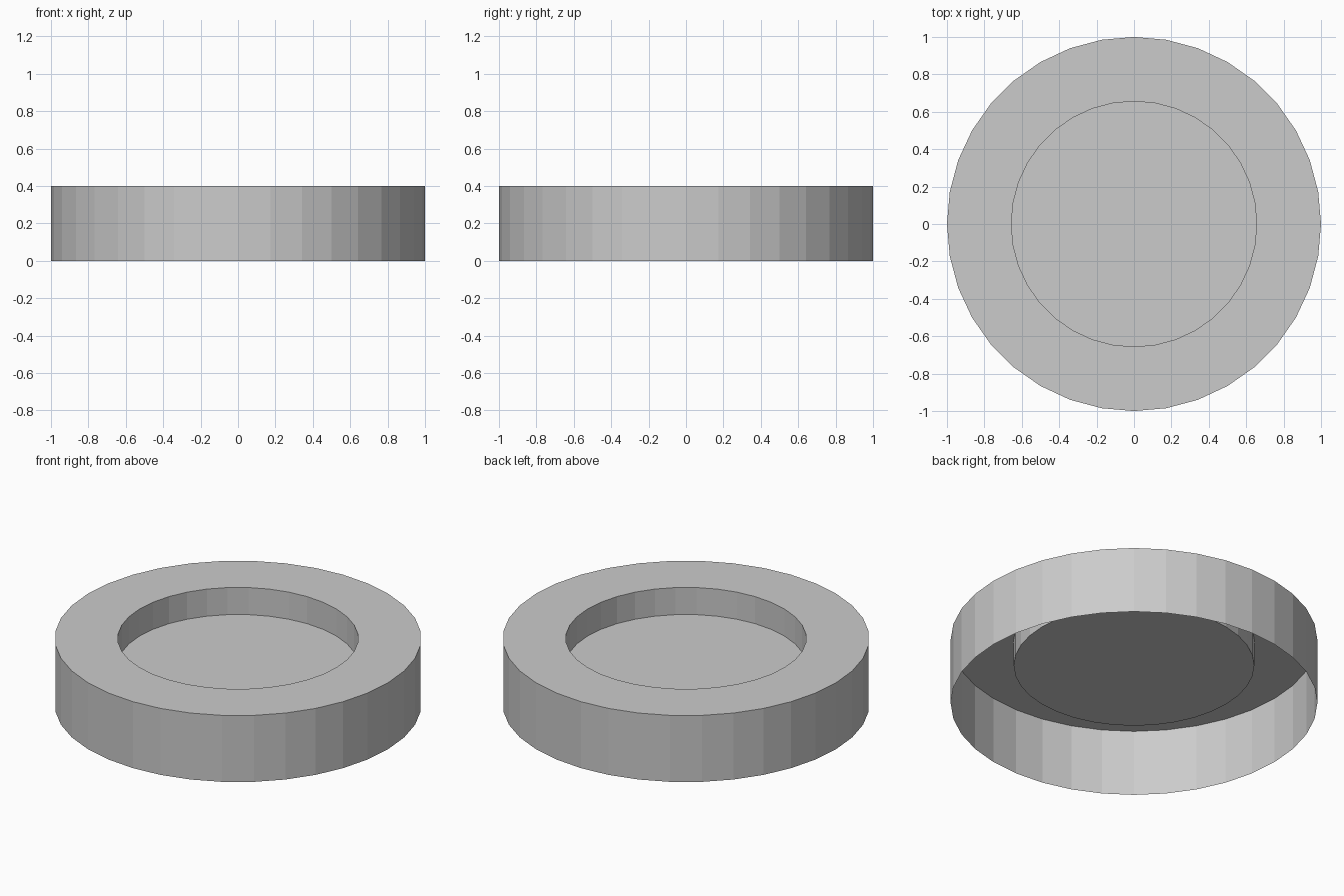
import bpy, bmesh, math

if "Cube" in bpy.data.objects:
    bpy.data.objects.remove(bpy.data.objects["Cube"])

SIDES = 36
# (radius, z) from the open bottom rim, over the top, down into the recess
PROFILE = [(1.0, 0.0), (1.0, 0.4), (0.656, 0.4), (0.656, 0.237)]

bm = bmesh.new()


def ring(r, z):
    return [bm.verts.new((r * math.cos(2 * math.pi * i / SIDES),
                          r * math.sin(2 * math.pi * i / SIDES), z))
            for i in range(SIDES)]


# Outer wall, flat top rim and recess wall
rings = [ring(r, z) for r, z in PROFILE]
for a, b in zip(rings, rings[1:]):
    for i in range(SIDES):
        j = (i + 1) % SIDES
        bm.faces.new((a[i], a[j], b[j], b[i]))

# Recess floor; the underside stays open
bm.faces.new(rings[-1])

mesh = bpy.data.meshes.new("recessed_disc")
bm.to_mesh(mesh)
bm.free()
disc = bpy.data.objects.new("recessed_disc", mesh)
bpy.context.collection.objects.link(disc)
